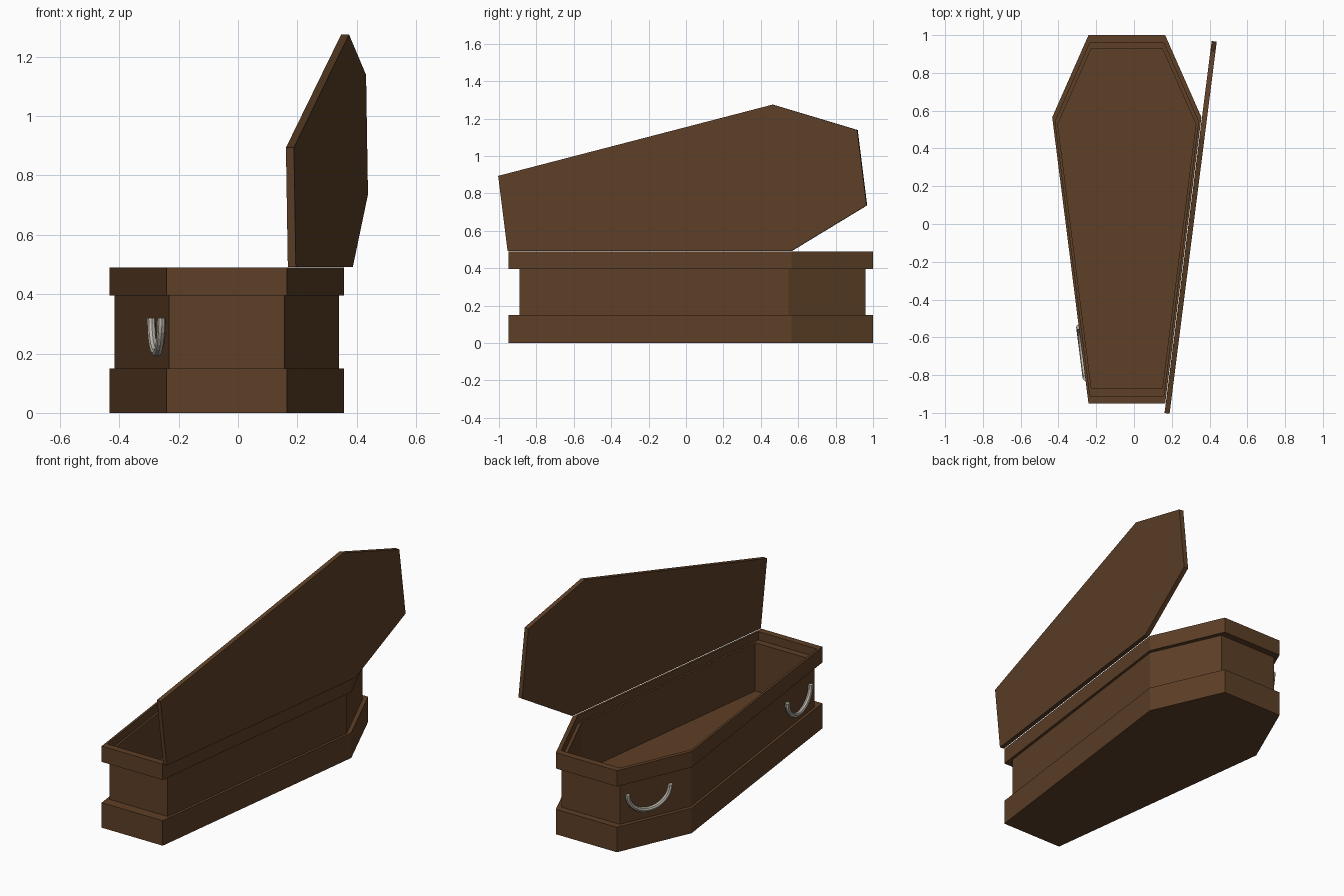
import bpy, bmesh, math
from mathutils import Vector

if "Cube" in bpy.data.objects:
    bpy.data.objects.remove(bpy.data.objects["Cube"])

CX = -0.038                                   # centre line of the box
HALF = [(0.203, 1.0), (0.395, 0.565), (0.203, -0.95)]   # right half of the outline


def material(name, rgb):
    m = bpy.data.materials.new(name)
    m.diffuse_color = (*rgb, 1)
    m.use_nodes = True
    m.node_tree.nodes["Principled BSDF"].inputs["Base Color"].default_value = m.diffuse_color
    return m


wood = material("dark_wood", (0.11, 0.05, 0.02))
metal = material("dull_metal", (0.50, 0.47, 0.40))


def outline(sx=1.0, foot=-0.95, head=1.0):
    """Six-sided outline, squeezed to a width factor and foot/head ends."""
    fy = lambda y: foot + (y + 0.95) / 1.95 * (head - foot)
    right = [(CX + x * sx, fy(y)) for x, y in HALF]
    left = [(CX - x * sx, fy(y)) for x, y in reversed(HALF)]
    return right + left


def loft(name, rings, mat):
    """Skin a list of equal-sized point rings and cap both ends."""
    bm = bmesh.new()
    vs = [[bm.verts.new(p) for p in r] for r in rings]
    n = len(vs[0])
    for a, b in zip(vs, vs[1:]):
        for i in range(n):
            j = (i + 1) % n
            bm.faces.new((a[i], a[j], b[j], b[i]))
    bm.faces.new(vs[0])
    bm.faces.new(vs[-1])
    bmesh.ops.recalc_face_normals(bm, faces=bm.faces)
    me = bpy.data.meshes.new(name)
    bm.to_mesh(me)
    bm.free()
    me.materials.append(mat)
    ob = bpy.data.objects.new(name, me)
    bpy.context.collection.objects.link(ob)
    return ob


# Box: plinth, recessed wall, rim, inner ledge and floor
outer = outline()
wall = outline(0.956, -0.89, 0.96)
rim_in = outline(0.96, -0.91, 0.96)
wall_in = outline(0.925, -0.87, 0.93)
profile = [(outer, 0), (outer, 0.15), (wall, 0.15), (wall, 0.395),
           (outer, 0.395), (outer, 0.49), (rim_in, 0.49), (rim_in, 0.44),
           (wall_in, 0.44), (wall_in, 0.15)]
loft("box", [[(x, y, z) for x, y in ring] for ring, z in profile], wood)

# Lid: same outline, stood upright on the right long edge
hinge = Vector((*outer[2], 0))
along = (Vector((*outer[1], 0)) - hinge).normalized()
out = Vector((along.y, -along.x, 0))


def lid_ring(offset):
    ring = []
    for p in outer:
        d = Vector((*p, 0)) - hinge
        ring.append(hinge + along * d.dot(along) + out * offset
                    + Vector((0, 0, 0.491 - d.dot(out))))
    return ring


loft("lid", [lid_ring(0.003), lid_ring(0.03)], wood)


# Handles: hanging half-ring tubes on the left side
def handle(name, a, b, t, inset, segs=16, sides=8, r=0.014):
    a, b = Vector((*a, 0)), Vector((*b, 0))
    d = (b - a).normalized()
    n = Vector((-d.y, d.x, 0))
    if n.x > 0:
        n = -n
    c = a.lerp(b, t) - n * inset + Vector((0, 0, 0.32))
    rings = []
    for i in range(segs + 1):
        th = math.pi * i / segs
        radial = d * math.cos(th) - Vector((0, 0, math.sin(th)))
        mid = c + d * 0.136 * math.cos(th) - Vector((0, 0, 0.117 * math.sin(th)))
        rings.append([mid + (radial * math.cos(q) + n * math.sin(q)) * r
                      for q in (2 * math.pi * k / sides for k in range(sides))])
    loft(name, rings, metal)


handle("foot_handle", outer[3], outer[4], 0.178, 0.0)
handle("head_handle", outer[5], outer[4], 0.45, 0.016)
